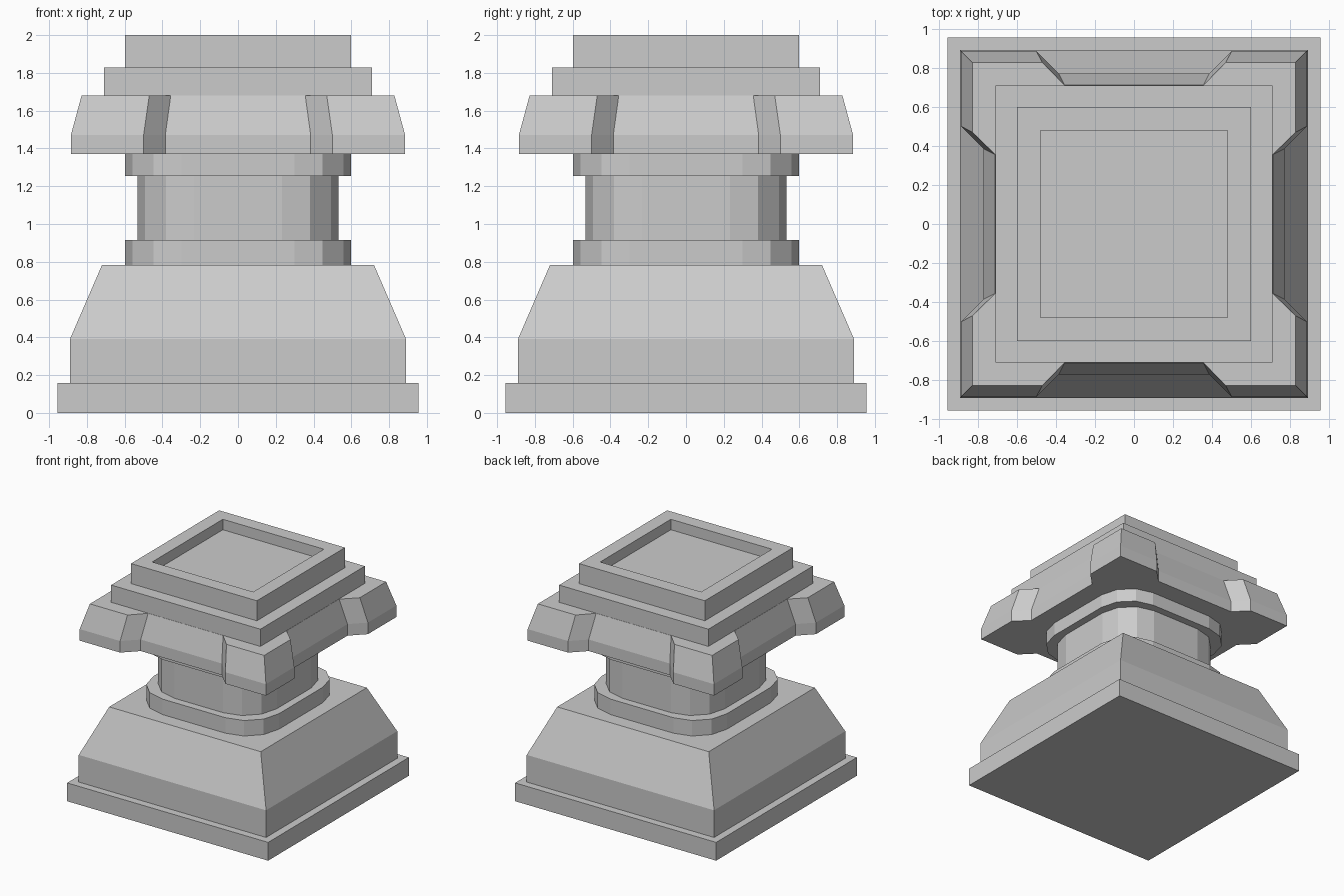
import bpy, bmesh
from math import cos, sin, pi

if "Cube" in bpy.data.objects:
    bpy.data.objects.remove(bpy.data.objects["Cube"])


def four_way(quarter):
    # Repeat a quarter outline around the z axis
    pts, cur = [], quarter
    for _ in range(4):
        pts += cur
        cur = [(-y, x) for x, y in cur]
    return pts


def square(h):
    return four_way([(h, h)])


def rounded(h, r, segs=3):
    c = h - r
    return four_way([(c + r * cos(pi / 2 * i / segs), c + r * sin(pi / 2 * i / segs))
                     for i in range(segs + 1)])


def notched(h, inner, a, b):
    # Square with a chamfered recess in the middle of each side
    return four_way([(inner, b), (h, a), (h, h), (a, h), (b, inner)])


def loft(name, sections):
    # Closed, flat-faced solid through (outline, z) sections
    bm = bmesh.new()
    rings = [[bm.verts.new((x, y, z)) for x, y in o] for o, z in sections]
    for lo, hi in zip(rings, rings[1:]):
        n = len(lo)
        for i in range(n):
            j = (i + 1) % n
            bm.faces.new((lo[i], lo[j], hi[j], hi[i]))
    bm.faces.new(rings[0][::-1])
    bm.faces.new(rings[-1])
    bmesh.ops.recalc_face_normals(bm, faces=bm.faces)
    mesh = bpy.data.meshes.new(name)
    bm.to_mesh(mesh)
    bm.free()
    obj = bpy.data.objects.new(name, mesh)
    bpy.context.collection.objects.link(obj)
    return obj


# Square foot and tapered base
loft("plinth", [(square(0.955), 0), (square(0.955), 0.157)])
loft("tapered_base", [(square(0.89), 0.157), (square(0.89), 0.39), (square(0.72), 0.783)])

# Rounded column between two collars
for name, h, z0, z1 in (("lower_collar", 0.598, 0.783, 0.916),
                        ("column", 0.532, 0.916, 1.255),
                        ("upper_collar", 0.598, 1.255, 1.371)):
    loft(name, [(rounded(h, 0.3), z0), (rounded(h, 0.3), z1)])

# Capital with projecting corners
wide = notched(0.885, 0.77, 0.5, 0.385)
loft("capital", [(wide, 1.371), (wide, 1.47), (notched(0.828, 0.711, 0.47, 0.356), 1.68)])

# Stepped top with a sunken panel
loft("upper_slab", [(square(0.709), 1.68), (square(0.709), 1.828)])
loft("recessed_top", [(square(0.598), 1.828), (square(0.598), 2.0),
                      (square(0.48), 2.0), (square(0.48), 1.91)])
